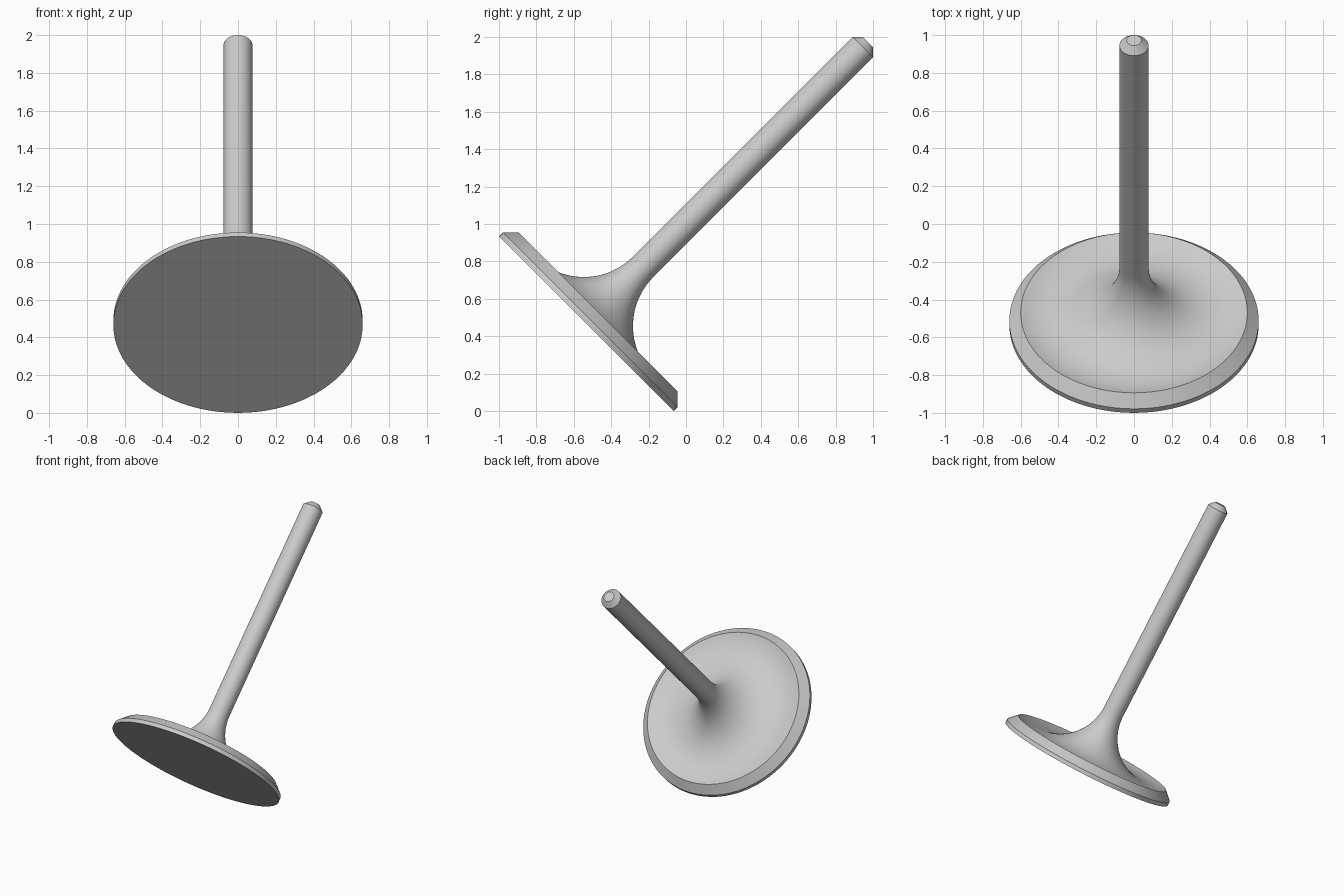
import bpy, bmesh
from math import sin, cos, asin, pi, radians
from mathutils import Matrix, Vector

cube = bpy.data.objects.get("Cube")
if cube:
    bpy.data.objects.remove(cube, do_unlink=True)

SEGMENTS = 128
STEM_R, FILLET_R, FILLET_T = 0.077, 0.372, 0.43
HEAD_R, SEAT_R = 0.66, 0.6
SHOULDER, TIP, TIP_R = 2.091, 2.129, 0.039

# Steel material
steel = bpy.data.materials.new("steel_grey")
steel.use_nodes = True
colour = (0.6, 0.6, 0.6, 1)
steel.diffuse_color = colour
steel.node_tree.nodes["Principled BSDF"].inputs["Base Color"].default_value = colour

# Half profile (radius, height): flat face, rim, bevelled seat
profile = [(0, 0), (HEAD_R, 0), (HEAD_R, 0.03)]

# Dished back of the head sweeping up into the stem as one arc
arc_x = STEM_R + FILLET_R
start = asin((SEAT_R - arc_x) / FILLET_R)
steps = 32
for i in range(steps + 1):
    a = start + (-pi / 2 - start) * i / steps
    profile.append((arc_x + FILLET_R * sin(a), FILLET_T - FILLET_R * cos(a)))

# Stem with chamfered tip
profile += [(STEM_R, SHOULDER), (TIP_R, TIP), (0, TIP)]

# Lathe the profile around its axis
bm = bmesh.new()
verts = [bm.verts.new((r, 0, t)) for r, t in profile]
edges = [bm.edges.new(pair) for pair in zip(verts, verts[1:])]
bmesh.ops.spin(bm, geom=verts + edges, cent=(0, 0, 0), axis=(0, 0, 1),
               angle=2 * pi, steps=SEGMENTS, use_merge=False)
bmesh.ops.remove_doubles(bm, verts=bm.verts, dist=0.0001)
bmesh.ops.recalc_face_normals(bm, faces=bm.faces)

# Lean the valve back, resting on the edge of its head
lean = Matrix.Translation(Vector((0, -0.533, 0.467))) @ Matrix.Rotation(radians(-45), 4, 'X')
bm.transform(lean)

mesh = bpy.data.meshes.new("poppet_valve")
bm.to_mesh(mesh)
bm.free()
mesh.materials.append(steel)
valve = bpy.data.objects.new("poppet_valve", mesh)
bpy.context.collection.objects.link(valve)

bpy.ops.object.select_all(action='DESELECT')
valve.select_set(True)
bpy.context.view_layer.objects.active = valve
bpy.ops.object.shade_smooth_by_angle(angle=radians(30))
